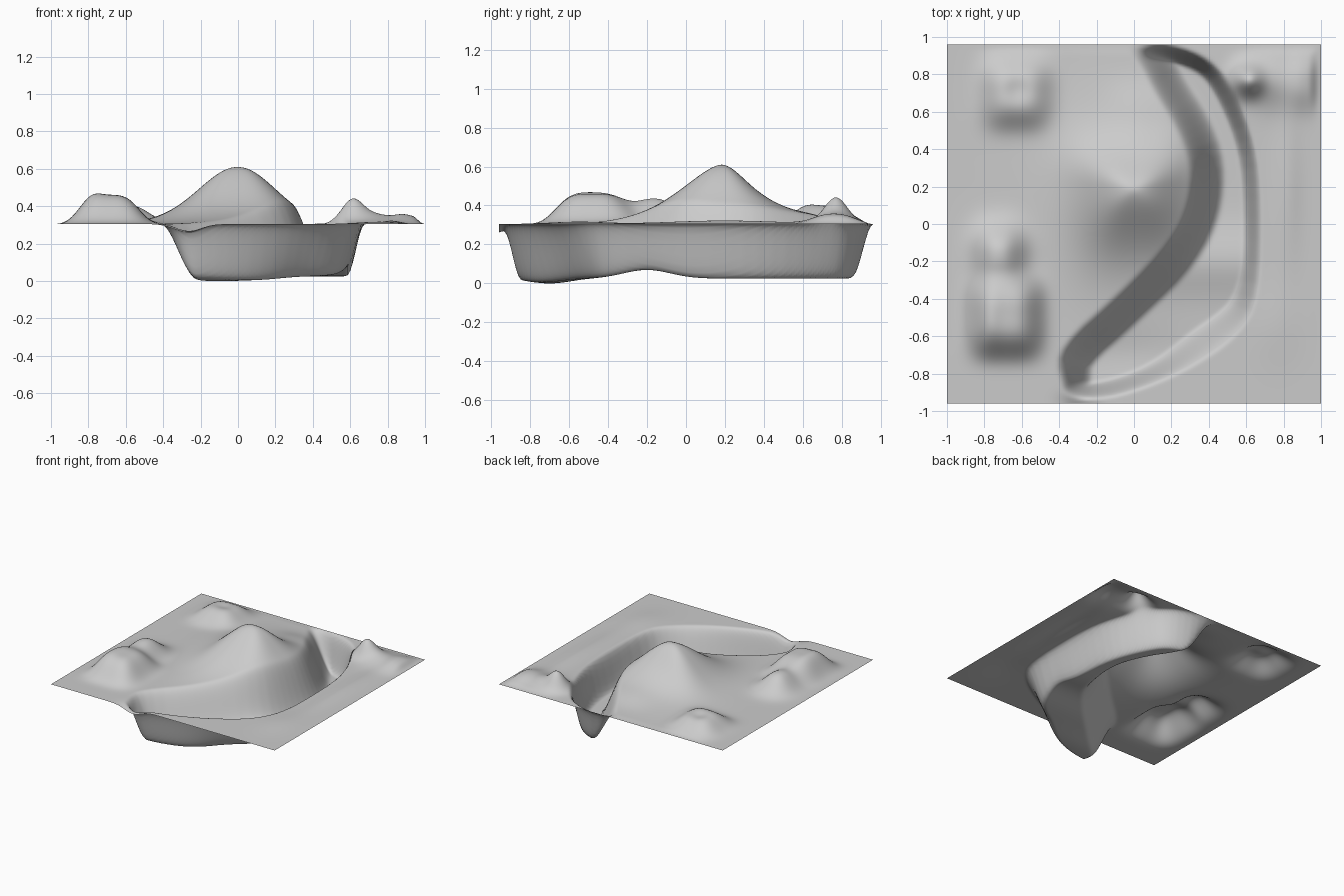
import bpy, bmesh
from math import exp, hypot

if "Cube" in bpy.data.objects:
    bpy.data.objects.remove(bpy.data.objects["Cube"])

NX, NY = 160, 154
HX, HY = 1.0, 0.96
BASE = 0.305

# Rim of the crescent-shaped basin: hill-side bank and outer bank, south to north
INNER = [(-.42, -.84), (-.41, -.65), (-.08, -.36), (.2, -.08), (.28, .1), (.3, .32),
         (.23, .5), (.11, .68), (.04, .82), (-.05, .95)]
OUTER = [(-.42, -.84), (-.36, -.93), (-.2, -.945), (.05, -.88), (.33, -.76), (.56, -.6), (.67, -.4),
         (.68, .1), (.65, .42), (.54, .7), (.42, .88), (.2, .965), (-.05, .95)]


def rounded(pts, times=2):
    for _ in range(times):
        out = [pts[0]]
        for (ax, ay), (bx, by) in zip(pts, pts[1:]):
            out += [(ax * .75 + bx * .25, ay * .75 + by * .25),
                    (ax * .25 + bx * .75, ay * .25 + by * .75)]
        pts = out + [pts[-1]]
    return pts


inner, outer = rounded(INNER), rounded(OUTER)
ring = inner + outer[::-1]


def inside(x, y):
    hit = False
    for (ax, ay), (bx, by) in zip(ring, ring[1:] + ring[:1]):
        if (ay > y) != (by > y) and x < ax + (y - ay) * (bx - ax) / (by - ay):
            hit = not hit
    return hit


def distance(pts, x, y):
    best = 9.0
    for (ax, ay), (bx, by) in zip(pts, pts[1:]):
        dx, dy = bx - ax, by - ay
        t = ((x - ax) * dx + (y - ay) * dy) / (dx * dx + dy * dy + 1e-12)
        t = min(1, max(0, t))
        best = min(best, hypot(x - ax - t * dx, y - ay - t * dy))
    return best


def smooth(t):
    t = min(1, max(0, t))
    return t * t * (3 - 2 * t)


def bump(x, y, cx, cy, sx, sy, h, p=2):
    return h * exp(-(abs((x - cx) / sx) ** p + abs((y - cy) / sy) ** p))


# Hills and mounds: centre x, centre y, radius x, radius y, height, squareness
BUMPS = [
    (-.08, .36, .42, .42, .035, 2.5),    # broad foot of the central hill
    (.1, .54, .22, .2, .03, 3),          # its north shoulder
    (-.69, -.49, .18, .2, .155, 3.5),    # long mound, front left
    (-.72, -.16, .13, .15, .13, 2.3),
    (-.78, -.5, .06, .12, .015, 2),
    (-.63, .7, .17, .17, .105, 3),       # square mound, back left
    (-.62, .72, .07, .07, -.02, 2),
    (.61, .77, .08, .08, .12, 2),        # knoll, back right
    (.74, .76, .13, .13, .05, 2),
    (.91, .76, .08, .14, .04, 2.5),
    (.82, .2, .07, .4, .018, 2),         # low swells, right side
    (.75, -.55, .15, .2, .012, 2),
    (-.27, -.97, .1, .06, -.045, 2),     # dip in the front edge
]


def hill(x, y):
    # central hill: full, rounded-square plan, long on its south side and steep to the north
    south = y < .18
    dx = abs(x / .28)
    dy = abs((y - .18) / (.31 if south else .21)) ** (.8 if south else .9)
    return .275 * exp(-(dx ** 3.2 + dy ** 3.2) ** (2 / 3.2))


def height(x, y):
    z = BASE + hill(x, y) + sum(bump(x, y, *b) for b in BUMPS)
    edge = min(HX - abs(x), HY - abs(y))
    if y > -.8:
        z = BASE + (z - BASE) * smooth(edge / .06)
    if inside(x, y):
        wall = .09 + bump(x, y, .4, -.6, .3, .25, .08)
        f = smooth(distance(inner, x, y) / .2) * smooth(distance(outer, x, y) / wall)
        floor = .025 + bump(x, y, .3, -.2, 2, .17, .045) - bump(x, y, -.1, -.7, .4, .15, .025)
        z += (floor - z) * f
    return z


# Terrain sheet
bm = bmesh.new()
bmesh.ops.create_grid(bm, x_segments=NX, y_segments=NY, size=1.0)
for v in bm.verts:
    v.co.y *= HY
    v.co.z = height(v.co.x, v.co.y)
for _ in range(2):
    bmesh.ops.smooth_vert(bm, verts=[v for v in bm.verts if not v.is_boundary],
                          factor=.5, use_axis_z=True)
low = min(v.co.z for v in bm.verts)
for v in bm.verts:
    v.co.z -= low
for f in bm.faces:
    f.smooth = True
mesh = bpy.data.meshes.new("terrain")
bm.to_mesh(mesh)
bm.free()
bpy.context.collection.objects.link(bpy.data.objects.new("terrain", mesh))
